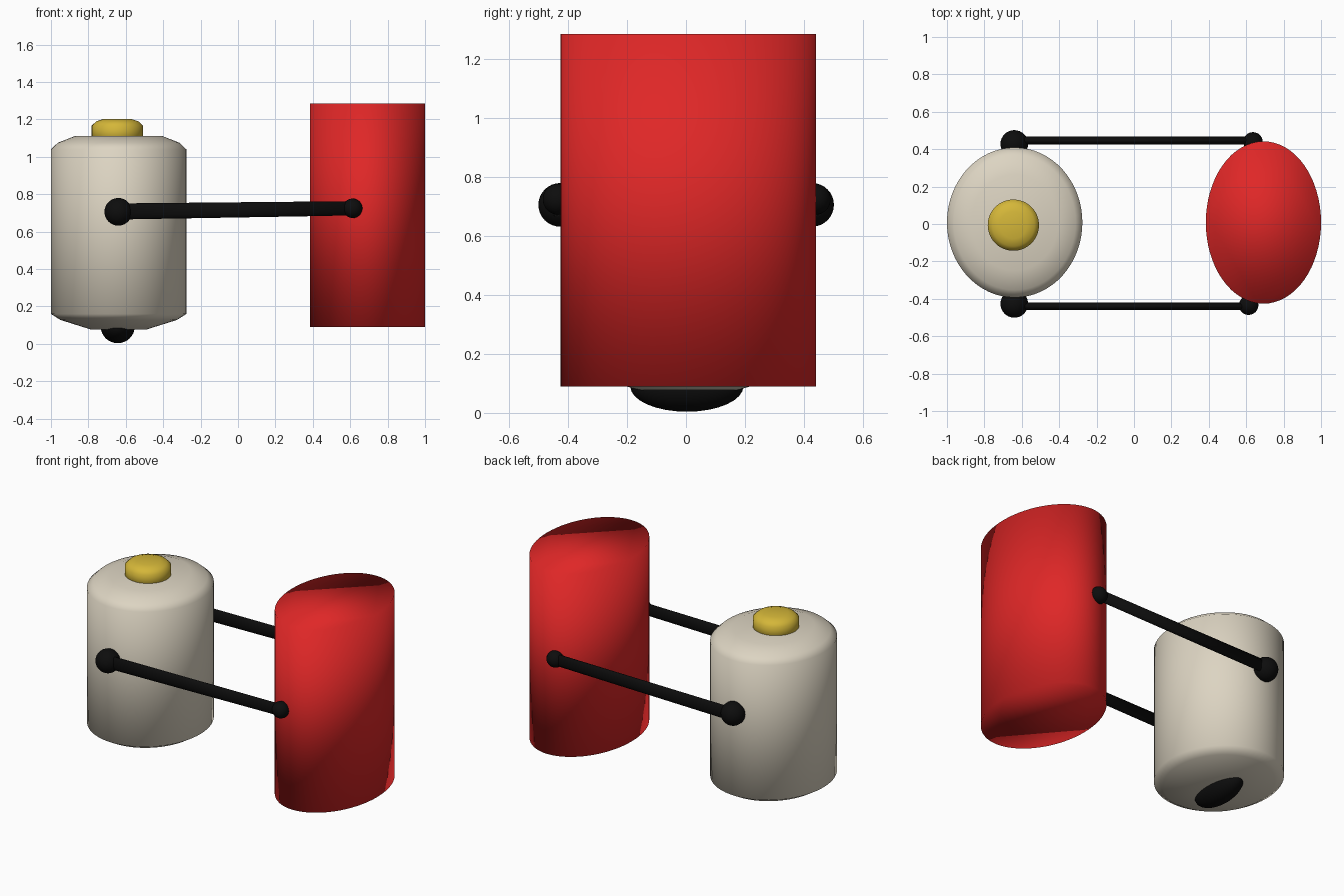
import bpy, bmesh, math
from mathutils import Vector

if "Cube" in bpy.data.objects:
    bpy.data.objects.remove(bpy.data.objects["Cube"])


def material(name, rgb):
    m = bpy.data.materials.new(name)
    m.diffuse_color = (*rgb, 1)
    m.use_nodes = True
    m.node_tree.nodes["Principled BSDF"].inputs["Base Color"].default_value = m.diffuse_color
    return m


CREAM = material("cream", (0.72, 0.66, 0.54))
RED = material("red", (0.74, 0.02, 0.02))
YELLOW = material("mustard yellow", (0.66, 0.47, 0.04))
BLACK = material("black", (0.004, 0.004, 0.004))


def finish(name, bm, mat):
    bmesh.ops.recalc_face_normals(bm, faces=bm.faces)
    for f in bm.faces:
        f.smooth = True
    me = bpy.data.meshes.new(name)
    bm.to_mesh(me)
    bm.free()
    me.materials.append(mat)
    ob = bpy.data.objects.new(name, me)
    bpy.context.collection.objects.link(ob)
    return ob


def turned(name, center, rx, ry, profile, mat, sides=64):
    """Elliptical lathe: profile is a list of (radius factor, z), capped at both ends."""
    bm = bmesh.new()
    rings = []
    for k, z in profile:
        rings.append([bm.verts.new((center[0] + rx * k * math.cos(2 * math.pi * i / sides),
                                    center[1] + ry * k * math.sin(2 * math.pi * i / sides), z))
                      for i in range(sides)])
    for a, b in zip(rings, rings[1:]):
        for i in range(sides):
            j = (i + 1) % sides
            bm.faces.new((a[i], a[j], b[j], b[i]))
    bm.faces.new(rings[0][::-1])
    bm.faces.new(rings[-1])
    return finish(name, bm, mat)


def ball(name, center, radii, mat):
    bm = bmesh.new()
    bmesh.ops.create_uvsphere(bm, u_segments=32, v_segments=16, radius=1)
    bmesh.ops.scale(bm, vec=radii, verts=bm.verts)
    bmesh.ops.translate(bm, vec=center, verts=bm.verts)
    return finish(name, bm, mat)


def rod(name, a, b, ry, rz0, rz1, mat, sides=24):
    """Flattened rod with an oval section in the yz plane."""
    bm = bmesh.new()
    ends = []
    for p, rz in ((a, rz0), (b, rz1)):
        ends.append([bm.verts.new(Vector(p) + Vector((0, ry * math.cos(t), rz * math.sin(t))))
                     for t in (2 * math.pi * i / sides for i in range(sides))])
    for i in range(sides):
        j = (i + 1) % sides
        bm.faces.new((ends[0][i], ends[0][j], ends[1][j], ends[1][i]))
    bm.faces.new(ends[0][::-1])
    bm.faces.new(ends[1])
    return finish(name, bm, mat)


# Cream body with bevelled ends
turned("body", (-0.638, 0.008), 0.362, 0.401,
       [(0.42, 0.078), (0.86, 0.128), (1, 0.16), (1, 1.04), (0.9, 1.075), (0.64, 1.112)], CREAM)

# Yellow cap and black foot
turned("top_button", (-0.645, -0.006), 0.137, 0.137,
       [(1, 1.07), (1, 1.167), (0.82, 1.19), (0.53, 1.203)], YELLOW)
ball("bottom_foot", (-0.643, 0.003, 0.09), (0.09, 0.192, 0.086), BLACK)

# Red shield column
turned("red_column", (0.692, 0.008), 0.308, 0.434, [(1, 0.09), (1, 1.285)], RED)

# Side arms with pivot balls
for side, y_body, y_rod, y_tip, x_tip in (("front", -0.427, -0.440, -0.435, 0.613),
                                          ("back", 0.428, 0.446, 0.440, 0.636)):
    rod(side + "_arm", (-0.64, y_rod, 0.708), (x_tip, y_rod, 0.725), 0.021, 0.043, 0.038, BLACK)
    ball(side + "_body_pivot", (-0.64, y_body, 0.706), (0.074, 0.074, 0.074), BLACK)
    ball(side + "_tip_pivot", (x_tip, y_tip, 0.725), (0.052, 0.051, 0.052), BLACK)
